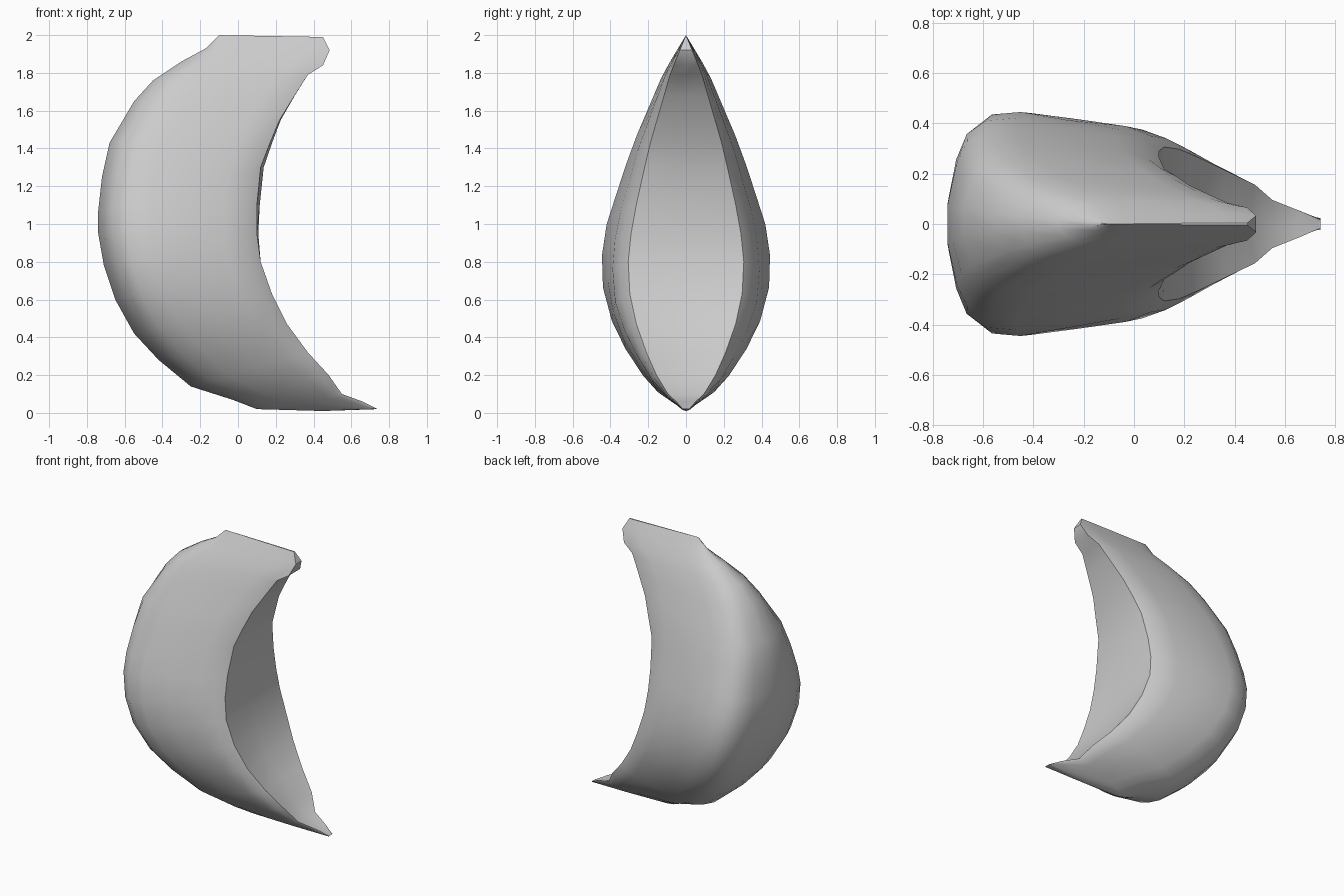
import bpy
import bmesh
from mathutils import Vector

default_cube = bpy.data.objects.get("Cube")
if default_cube:
    bpy.data.objects.remove(default_cube, do_unlink=True)


def make_material(name, colour):
    material = bpy.data.materials.new(name)
    material.use_nodes = True
    material.diffuse_color = colour
    material.node_tree.nodes["Principled BSDF"].inputs["Base Color"].default_value = colour
    return material


def interpolate(table, value):
    """Piecewise linear lookup in a list of (key, result) pairs."""
    for (key_a, a), (key_b, b) in zip(table, table[1:]):
        if value <= key_b:
            return a + (b - a) * max(0, (value - key_a) / (key_b - key_a))
    return table[-1][1]


# Crescent outline, as matching points on the outer and inner curve (x, z)
outer_curve = [(-.1, 2), (-.17, 1.93), (-.3, 1.86), (-.45, 1.76), (-.55, 1.65),
               (-.68, 1.43), (-.72, 1.25), (-.74, 1.07), (-.74, .95), (-.71, .78),
               (-.65, .6), (-.55, .42), (-.42, .28), (-.25, .14), (-.03, .07),
               (.1, .02), (.45, .01), (.74, .02)]
inner_curve = [(.45, 1.99), (.485, 1.92), (.45, 1.84), (.37, 1.79), (.3, 1.68),
               (.22, 1.55), (.17, 1.43), (.12, 1.3), (.1, 1.1), (.1, .95),
               (.12, .8), (.18, .63), (.26, .47), (.37, .32), (.48, .2),
               (.55, .1), (.66, .06), (.74, .02)]

# Half width by height, and its share from outer edge to inner rim
width_by_height = [(0, 0), (.05, .06), (.1, .14), (.2, .23), (.4, .36), (.6, .435),
                   (.8, .45), (1, .42), (1.4, .29), (1.8, .12), (2, 0)]
cross_section = [(0, .2), (.04, .6), (.09, .84), (.18, .97), (.32, 1),
                 (.55, .94), (.8, .87), (.93, .78), (1, .68)]
# Inner face bulges out above the middle and sinks in below it
bulge_by_height = [(0, 0), (.15, -.03), (.4, -.05), (.8, 0), (1.2, .02), (1.7, 0)]


def make_ring(bm, outer, inner):
    """One closed cross-section running from the outer curve to the inner rim."""
    side = []
    for t, share in cross_section:
        x, z = Vector(outer).lerp(Vector(inner), t)
        side.append((x, share * interpolate(width_by_height, z), z))
    x, z = inner
    middle = (x + interpolate(bulge_by_height, z), 0, z)
    points = side + [middle] + [(px, -py, pz) for px, py, pz in reversed(side)]
    return [bm.verts.new(point) for point in points]


# Crescent body: skin the rings, then weld the sharp ridge and tip
bm = bmesh.new()
rings = [make_ring(bm, o, i) for o, i in zip(outer_curve, inner_curve)]
for ring, following in zip(rings, rings[1:]):
    for k in range(len(ring)):
        n = (k + 1) % len(ring)
        bm.faces.new((ring[k], ring[n], following[n], following[k]))
bm.faces.new(rings[0])
bmesh.ops.remove_doubles(bm, verts=bm.verts, dist=.001)
bmesh.ops.recalc_face_normals(bm, faces=bm.faces)

mesh = bpy.data.meshes.new("crescent_body")
bm.to_mesh(mesh)
bm.free()
mesh.materials.append(make_material("plain grey", (.6, .6, .6, 1)))
body = bpy.data.objects.new("crescent_body", mesh)
bpy.context.collection.objects.link(body)

bpy.ops.object.select_all(action="DESELECT")
body.select_set(True)
bpy.context.view_layer.objects.active = body
bpy.ops.object.shade_smooth_by_angle(angle=.6)
